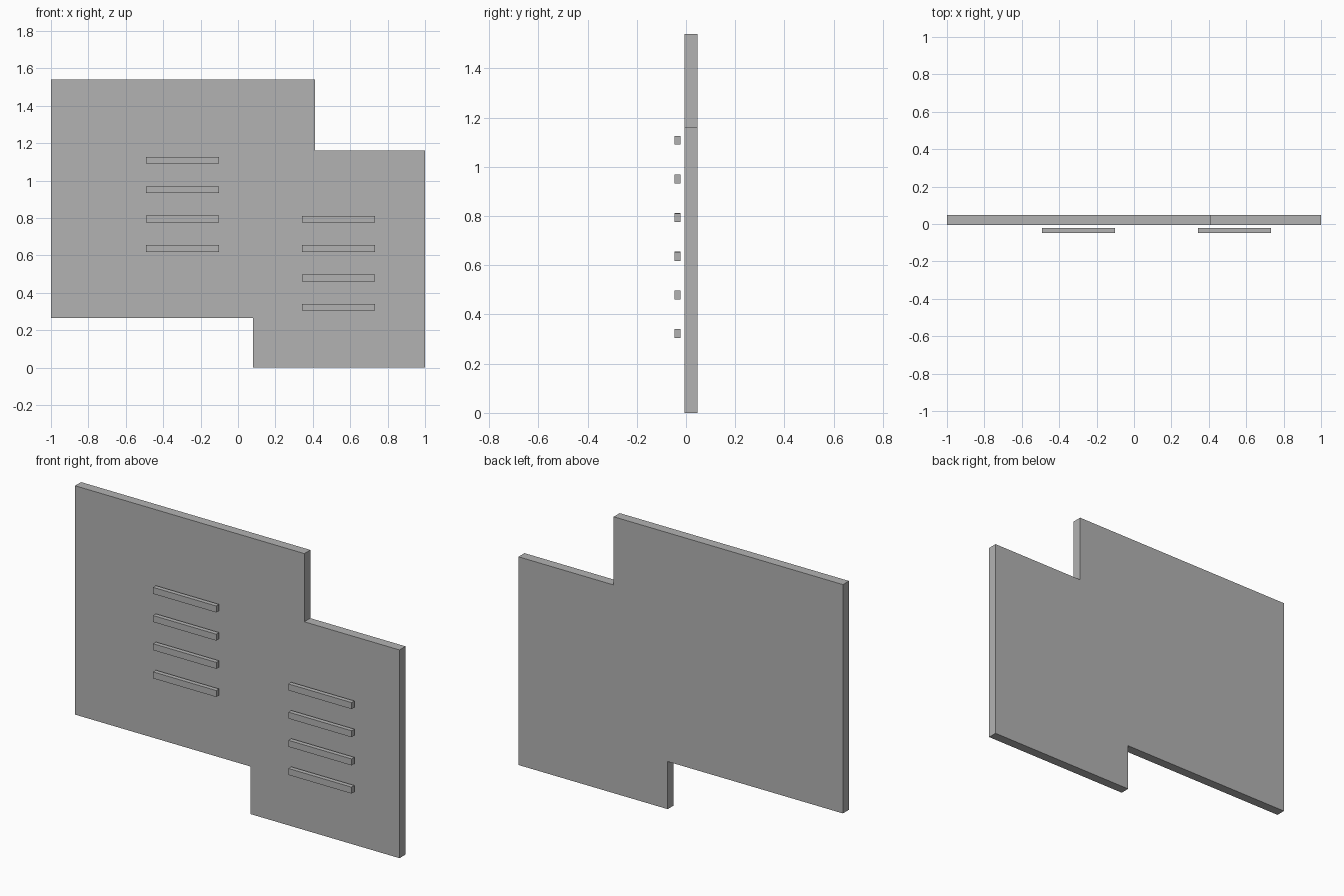
import bpy
import bmesh

if "Cube" in bpy.data.objects:
    bpy.data.objects.remove(bpy.data.objects["Cube"])

grey = bpy.data.materials.new("plain grey")
grey.diffuse_color = (0.45, 0.45, 0.45, 1.0)
grey.use_nodes = True
grey.node_tree.nodes["Principled BSDF"].inputs["Base Color"].default_value = grey.diffuse_color


def extrude_outline(name, outline, y_front, y_back):
    """Solid made from an (x, z) outline pushed from y_front to y_back."""
    bm = bmesh.new()
    face = bm.faces.new([bm.verts.new((x, y_front, z)) for x, z in outline])
    result = bmesh.ops.extrude_face_region(bm, geom=[face])
    moved = [g for g in result["geom"] if isinstance(g, bmesh.types.BMVert)]
    bmesh.ops.translate(bm, verts=moved, vec=(0, y_back - y_front, 0))
    bmesh.ops.recalc_face_normals(bm, faces=bm.faces)
    mesh = bpy.data.meshes.new(name)
    bm.to_mesh(mesh)
    bm.free()
    mesh.materials.append(grey)
    obj = bpy.data.objects.new(name, mesh)
    bpy.context.collection.objects.link(obj)
    return obj


# Stepped wall panel
extrude_outline("panel", [
    (-1.0, 0.265), (0.08, 0.265), (0.08, 0.0), (1.0, 0.0),
    (1.0, 1.16), (0.413, 1.16), (0.413, 1.54), (-1.0, 1.54),
], -0.006, 0.047)

# Two stacks of four slats, floating just in front of the panel
width, height, spacing = 0.39, 0.036, 0.157
for side, left, top_centre in (("left", -0.491, 1.108), ("right", 0.343, 0.793)):
    for i in range(4):
        z = top_centre - i * spacing
        low, high = z - height / 2, z + height / 2
        extrude_outline(f"{side}_slat_{i + 1}", [
            (left, low), (left + width, low), (left + width, high), (left, high),
        ], -0.047, -0.022)
